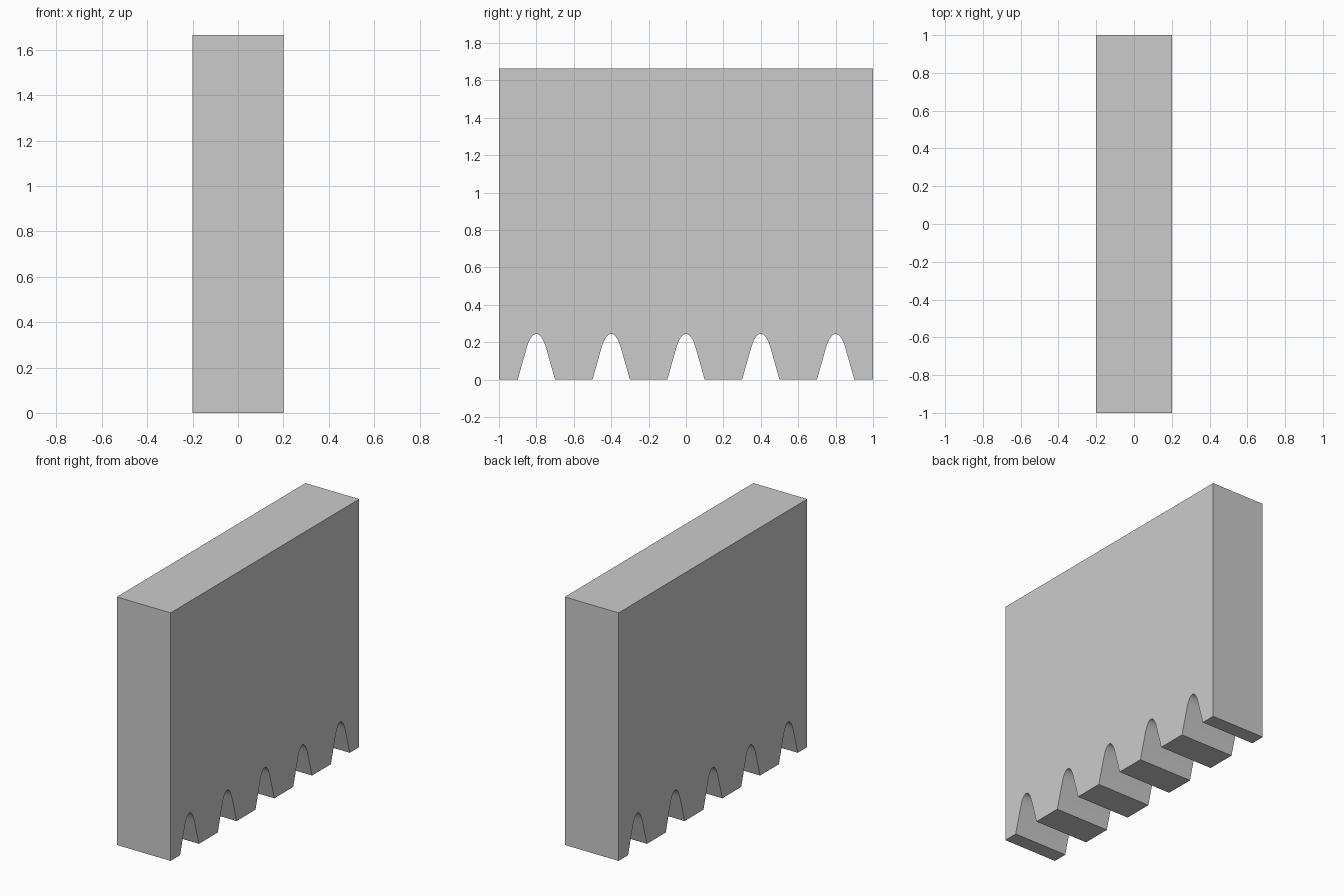
import bpy, bmesh, math
from mathutils import Vector
from mathutils.geometry import interpolate_bezier

if "Cube" in bpy.data.objects:
    bpy.data.objects.remove(bpy.data.objects["Cube"])

WIDTH, HEIGHT = 0.4, 1.665
NOTCHES = [-0.8, -0.4, 0.0, 0.4, 0.8]

# Half of one arched notch: straight flank, then a rounded crown
crown = interpolate_bezier(Vector((-0.052, 0.17)), Vector((-0.039, 0.216)),
                           Vector((-0.02, 0.245)), Vector((0, 0.245)), 10)
half = [(-0.1, 0.0)] + [(p[0], p[1]) for p in crown]
notch = half + [(-y, z) for y, z in reversed(half[:-1])]

# Side profile of the slab with the row of notches along the bottom
profile = [(-1, 0)]
for c in NOTCHES:
    profile += [(c + y, z) for y, z in notch]
profile += [(1, 0), (1, HEIGHT), (-1, HEIGHT)]

# Extrude the profile across the thickness
bm = bmesh.new()
face = bm.faces.new([bm.verts.new((-WIDTH / 2, y, z)) for y, z in profile])
ext = bmesh.ops.extrude_face_region(bm, geom=[face], use_keep_orig=True)
verts = [g for g in ext["geom"] if isinstance(g, bmesh.types.BMVert)]
bmesh.ops.translate(bm, verts=verts, vec=(WIDTH, 0, 0))
bmesh.ops.recalc_face_normals(bm, faces=bm.faces)
mesh = bpy.data.meshes.new("notched_wall")
bm.to_mesh(mesh)
bm.free()

wall = bpy.data.objects.new("notched_wall", mesh)
bpy.context.collection.objects.link(wall)
bpy.context.view_layer.objects.active = wall
wall.select_set(True)
bpy.ops.object.shade_smooth_by_angle(angle=math.radians(30))
